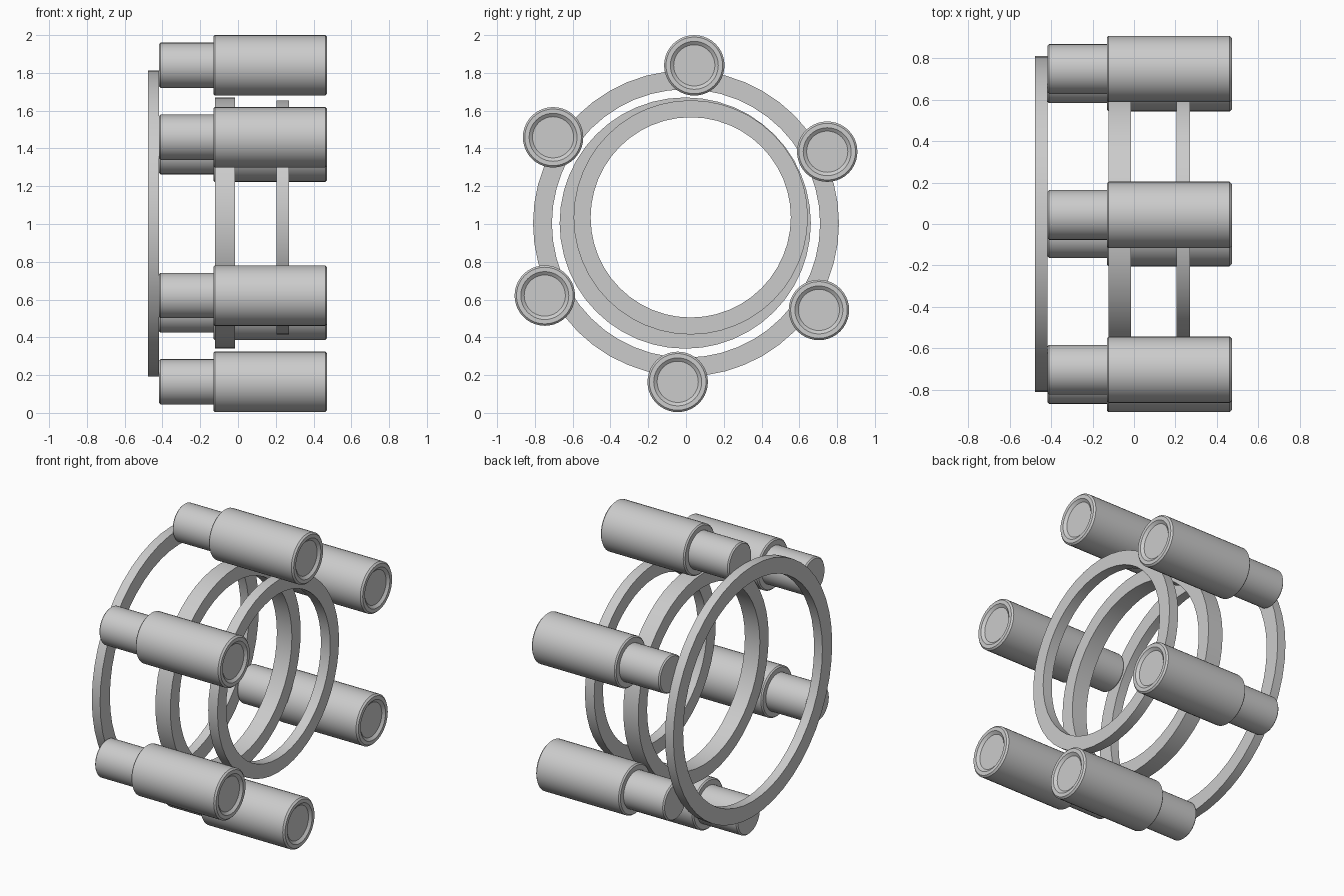
import bpy
import bmesh
from math import sin, cos, pi, radians

cube = bpy.data.objects.get("Cube")
if cube:
    bpy.data.objects.remove(cube, do_unlink=True)

grey = bpy.data.materials.new("plain_grey")
grey.use_nodes = True
colour = (0.6, 0.6, 0.6, 1)
grey.diffuse_color = colour
grey.node_tree.nodes["Principled BSDF"].inputs["Base Color"].default_value = colour


def lathe(name, profile, y, z, segments, closed=False):
    """Spin an (x, radius) profile around an axis parallel to x."""
    bm = bmesh.new()
    loops = []
    for x, r in profile:
        loops.append([bm.verts.new((x, r * cos(2 * pi * i / segments),
                                    r * sin(2 * pi * i / segments)))
                      for i in range(segments)])
    pairs = list(zip(loops, loops[1:]))
    if closed:
        pairs.append((loops[-1], loops[0]))
    else:
        bm.faces.new(loops[0])
        bm.faces.new(loops[-1])
    for a, b in pairs:
        for i in range(segments):
            j = (i + 1) % segments
            bm.faces.new((a[i], a[j], b[j], b[i]))
    bmesh.ops.recalc_face_normals(bm, faces=bm.faces)
    mesh = bpy.data.meshes.new(name)
    bm.to_mesh(mesh)
    bm.free()
    mesh.materials.append(grey)
    obj = bpy.data.objects.new(name, mesh)
    obj.location = (0, y, z)
    bpy.context.collection.objects.link(obj)
    bpy.ops.object.select_all(action='DESELECT')
    obj.select_set(True)
    bpy.context.view_layer.objects.active = obj
    bpy.ops.object.shade_smooth_by_angle(angle=radians(30))
    return obj


def ring(name, x0, x1, inner, outer, y, z):
    lathe(name, [(x0, inner), (x0, outer), (x1, outer), (x1, inner)],
          y, z, 48, closed=True)


# Three hoops, the two smaller ones slightly off centre
ring("rear_ring", -0.477, -0.418, 0.71, 0.81, 0, 1.003)
ring("middle_ring", -0.122, -0.015, 0.575, 0.665, -0.004, 1.005)
ring("front_ring", 0.204, 0.27, 0.53, 0.62, 0.025, 1.035)

# Stepped cylinder with softened rims and a shallow dished end
stepped = [(-0.418, 0.112), (-0.41, 0.12), (-0.131, 0.12), (-0.131, 0.152),
           (-0.123, 0.16), (0.462, 0.16), (0.472, 0.15), (0.472, 0.127),
           (0.458, 0.109)]
for k in range(6):
    angle = radians(87 - 60 * k)
    lathe(f"stepped_cylinder_{k + 1}", stepped,
          0.839 * cos(angle), 1.002 + 0.839 * sin(angle), 40)
